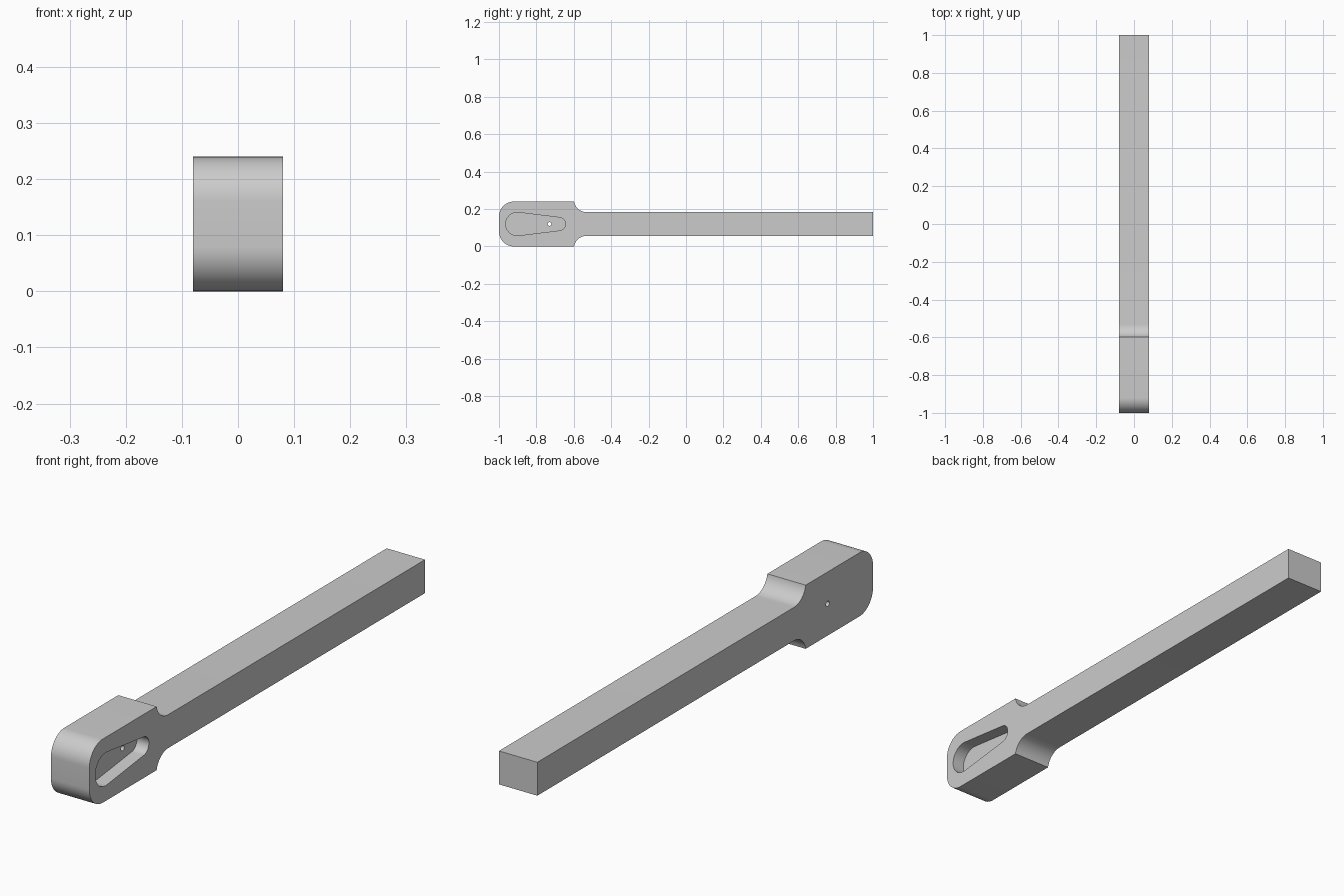
import bpy
import bmesh
from math import sin, cos, pi, acos, asin

old = bpy.data.objects.get("Cube")
if old:
    bpy.data.objects.remove(old, do_unlink=True)

HALF_WIDTH = 0.08
MID_Z = 0.12

grey = bpy.data.materials.new("plain_grey")
grey.use_nodes = True
colour = (0.6, 0.6, 0.6, 1)
grey.diffuse_color = colour
grey.node_tree.nodes["Principled BSDF"].inputs["Base Color"].default_value = colour


def arc(y, z, radius, start, end, steps=16):
    """Points along an arc in the side plane."""
    angles = [start + (end - start) * i / steps for i in range(steps + 1)]
    return [(y + radius * cos(a), z + radius * sin(a)) for a in angles]


def mirrored(upper):
    """Close an upper half outline by mirroring it about its centre line."""
    lower = [(y, -z) for y, z in reversed(upper) if abs(z) > 1e-5]
    return upper + lower


def extrude_outline(name, outline, x0, x1):
    """Solid from a side outline, extruded across the width."""
    bm = bmesh.new()
    face = bm.faces.new([bm.verts.new((x0, y, MID_Z + z)) for y, z in outline])
    moved = bmesh.ops.extrude_face_region(bm, geom=[face])["geom"]
    verts = [g for g in moved if isinstance(g, bmesh.types.BMVert)]
    bmesh.ops.translate(bm, vec=(x1 - x0, 0, 0), verts=verts)
    bmesh.ops.recalc_face_normals(bm, faces=bm.faces)
    mesh = bpy.data.meshes.new(name)
    bm.to_mesh(mesh)
    bm.free()
    mesh.materials.append(grey)
    obj = bpy.data.objects.new(name, mesh)
    bpy.context.collection.objects.link(obj)
    return obj


# Bar with a wider rounded head and concave shoulders
head_half, bar_half, corner, fillet = 0.12, 0.063, 0.08, 0.07
shoulder_y = -0.53
fillet_z = bar_half + fillet
start = pi + asin((fillet_z - head_half) / fillet)
upper = arc(-1 + corner, head_half - corner, corner, pi, pi / 2)
upper += arc(shoulder_y, fillet_z, fillet, start, 1.5 * pi)
upper.append((1, bar_half))
body = extrude_outline("handle_bar", mirrored(upper), -HALF_WIDTH, HALF_WIDTH)

# Tapered pocket on one side of the head
big_y, big_r, small_y, small_r = -0.902, 0.062, -0.68, 0.035
tangent = acos((big_r - small_r) / (small_y - big_y))
pocket_upper = arc(big_y, 0, big_r, pi, tangent) + arc(small_y, 0, small_r, tangent, 0)
pocket = extrude_outline("pocket_cutter", mirrored(pocket_upper), 0.03, 0.1)

# Pin hole from the pocket floor through the other side
hole = extrude_outline("pin_hole_cutter", arc(-0.73, 0, 0.01, 0, 2 * pi, 24)[:-1], -0.1, 0.05)

bpy.context.view_layer.objects.active = body
for cutter in (pocket, hole):
    cutter.hide_render = True
    mod = body.modifiers.new(cutter.name, "BOOLEAN")
    mod.operation = "DIFFERENCE"
    mod.solver = "EXACT"
    mod.object = cutter
    bpy.ops.object.modifier_apply(modifier=mod.name)
    bpy.data.objects.remove(cutter, do_unlink=True)

# Smooth curves, sharp edges
bpy.ops.object.select_all(action="DESELECT")
body.select_set(True)
bpy.ops.object.shade_smooth_by_angle(angle=pi / 6)
